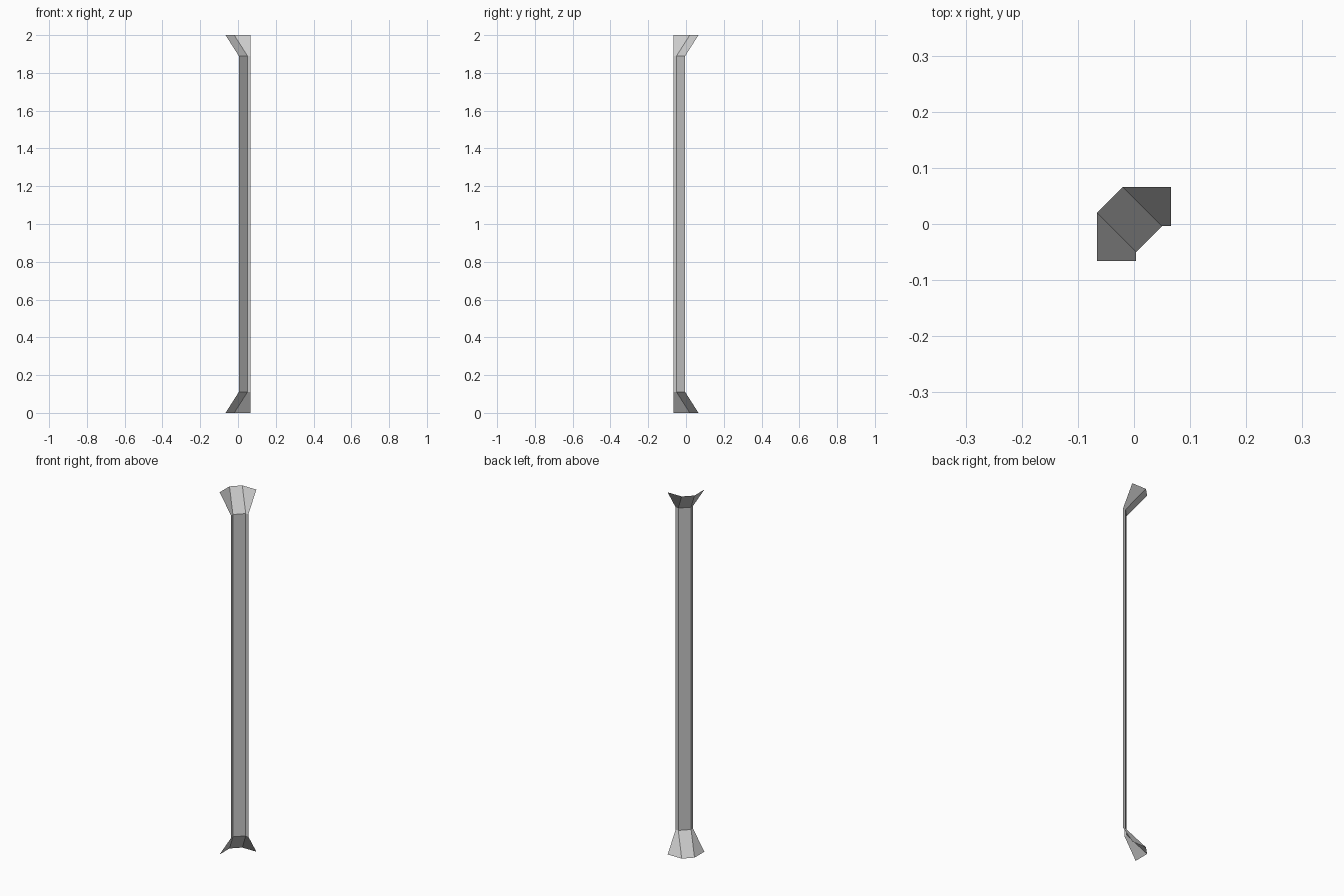
import bpy, bmesh

if "Cube" in bpy.data.objects:
    bpy.data.objects.remove(bpy.data.objects["Cube"])

# Plan profiles of the open sheet: narrow shaft and wide flared end
SHAFT = [(0.004, -0.066), (0.004, -0.05), (0.05, -0.004), (0.066, -0.004)]
FLARE = [(-0.066, -0.066), (-0.066, 0.02), (-0.02, 0.066), (0.066, 0.066)]


def loft(name, lower, z0, upper, z1):
    """Flat strip between two open profiles, facing the outer corner (+x, -y)."""
    bm = bmesh.new()
    a = [bm.verts.new((x, y, z0)) for x, y in lower]
    b = [bm.verts.new((x, y, z1)) for x, y in upper]
    for i in range(len(a) - 1):
        bm.faces.new((a[i], a[i + 1], b[i + 1], b[i]))
    mesh = bpy.data.meshes.new(name)
    bm.to_mesh(mesh)
    bm.free()
    obj = bpy.data.objects.new(name, mesh)
    bpy.context.collection.objects.link(obj)
    return obj


# Flared foot, straight chamfered shaft, flared head
loft("bottom_flare", FLARE, 0.0, SHAFT, 0.11)
loft("shaft", SHAFT, 0.11, SHAFT, 1.89)
loft("top_flare", SHAFT, 1.89, FLARE, 2.0)
